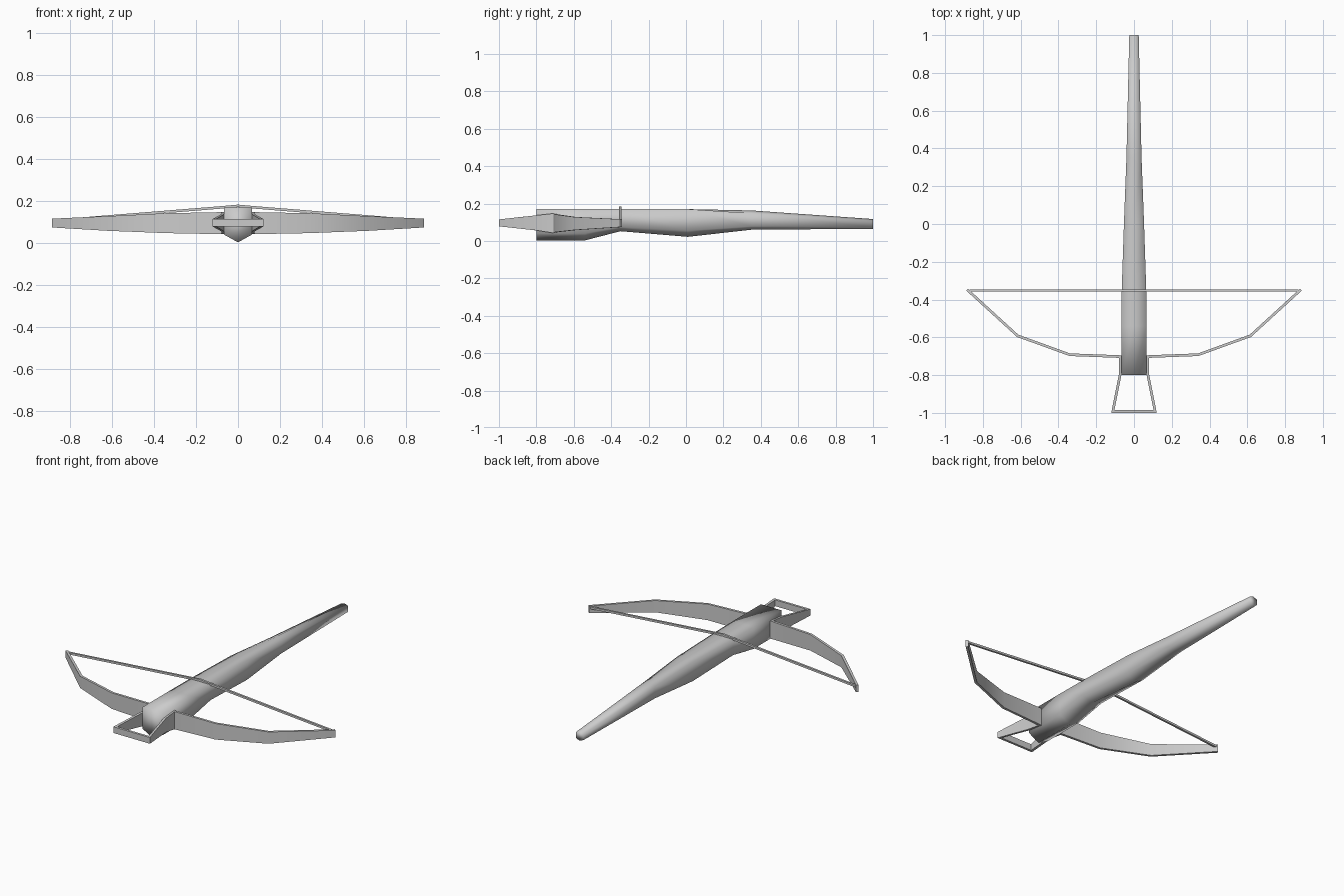
import bpy, bmesh, math
from mathutils import Vector

if "Cube" in bpy.data.objects:
    bpy.data.objects.remove(bpy.data.objects["Cube"])


def loft(name, rings, angle=None):
    """Skin a list of equal-size point rings and cap both ends."""
    bm = bmesh.new()
    vr = [[bm.verts.new(p) for p in ring] for ring in rings]
    n = len(vr[0])
    for a, b in zip(vr, vr[1:]):
        for i in range(n):
            j = (i + 1) % n
            bm.faces.new((a[i], a[j], b[j], b[i]))
    bm.faces.new(vr[0])
    bm.faces.new(vr[-1])
    bmesh.ops.recalc_face_normals(bm, faces=bm.faces)
    me = bpy.data.meshes.new(name)
    bm.to_mesh(me)
    bm.free()
    ob = bpy.data.objects.new(name, me)
    bpy.context.collection.objects.link(ob)
    bpy.context.view_layer.objects.active = ob
    ob.select_set(True)
    if angle is None:
        bpy.ops.object.shade_smooth()
    else:
        bpy.ops.object.shade_smooth_by_angle(angle=math.radians(angle))
    ob.select_set(False)
    return ob


def strip_rings(path, thick):
    """Mitred upright strip along (x, y, z_low, z_high) points."""
    pts = [Vector(p[:2]) for p in path]
    rings = []
    for i, p in enumerate(pts):
        d = [(b - a).normalized() for a, b in zip(pts, pts[1:])][max(0, i - 1):i + 1]
        normals = [Vector((-v.y, v.x)) for v in d]
        m = sum(normals, Vector((0, 0))).normalized()
        off = m * (thick / 2 / m.dot(normals[0]))
        lo, hi = path[i][2:]
        a, b = p + off, p - off
        rings.append([(a.x, a.y, lo), (b.x, b.y, lo), (b.x, b.y, hi), (a.x, a.y, hi)])
    return rings


# Stock: y, half width, top centre, top corner, lower corner, bottom keel
stations = [
    (-0.80, 0.067, 0.170, 0.170, 0.040, 0.003),
    (-0.54, 0.067, 0.170, 0.170, 0.040, 0.003),
    (-0.35, 0.065, 0.170, 0.170, 0.075, 0.052),
    (0.01, 0.053, 0.170, 0.170, 0.055, 0.022),
    (0.35, 0.040, 0.163, 0.148, 0.078, 0.060),
    (1.00, 0.025, 0.117, 0.108, 0.074, 0.065),
]
loft("stock", [[(0, y, t), (w, y, c), (w, y, l), (0, y, k), (-w, y, l), (-w, y, c)]
               for y, w, t, c, l, k in stations])

# Bow limbs and foot stirrup: one continuous tapering strip
half = [
    (0.883, -0.348, 0.074, 0.116),
    (0.616, -0.592, 0.058, 0.128),
    (0.340, -0.692, 0.047, 0.142),
    (0.072, -0.702, 0.042, 0.147),
    (0.072, -0.790, 0.055, 0.138),
    (0.112, -0.993, 0.078, 0.115),
]
full = half + [(-x, y, lo, hi) for x, y, lo, hi in reversed(half)]
loft("bow_and_stirrup", strip_rings(full, 0.014), 35)

# Bowstring resting over the stock
side = [(0.872, 0.106), (0.065, 0.171), (0.0, 0.177)]
line = side + [(-x, z) for x, z in reversed(side[:-1])]
r = 0.006
loft("bowstring", [[(x, -0.352 + a * r, z + b * r)
                    for a, b in ((-1, -1), (1, -1), (1, 1), (-1, 1))]
                   for x, z in line], 35)
